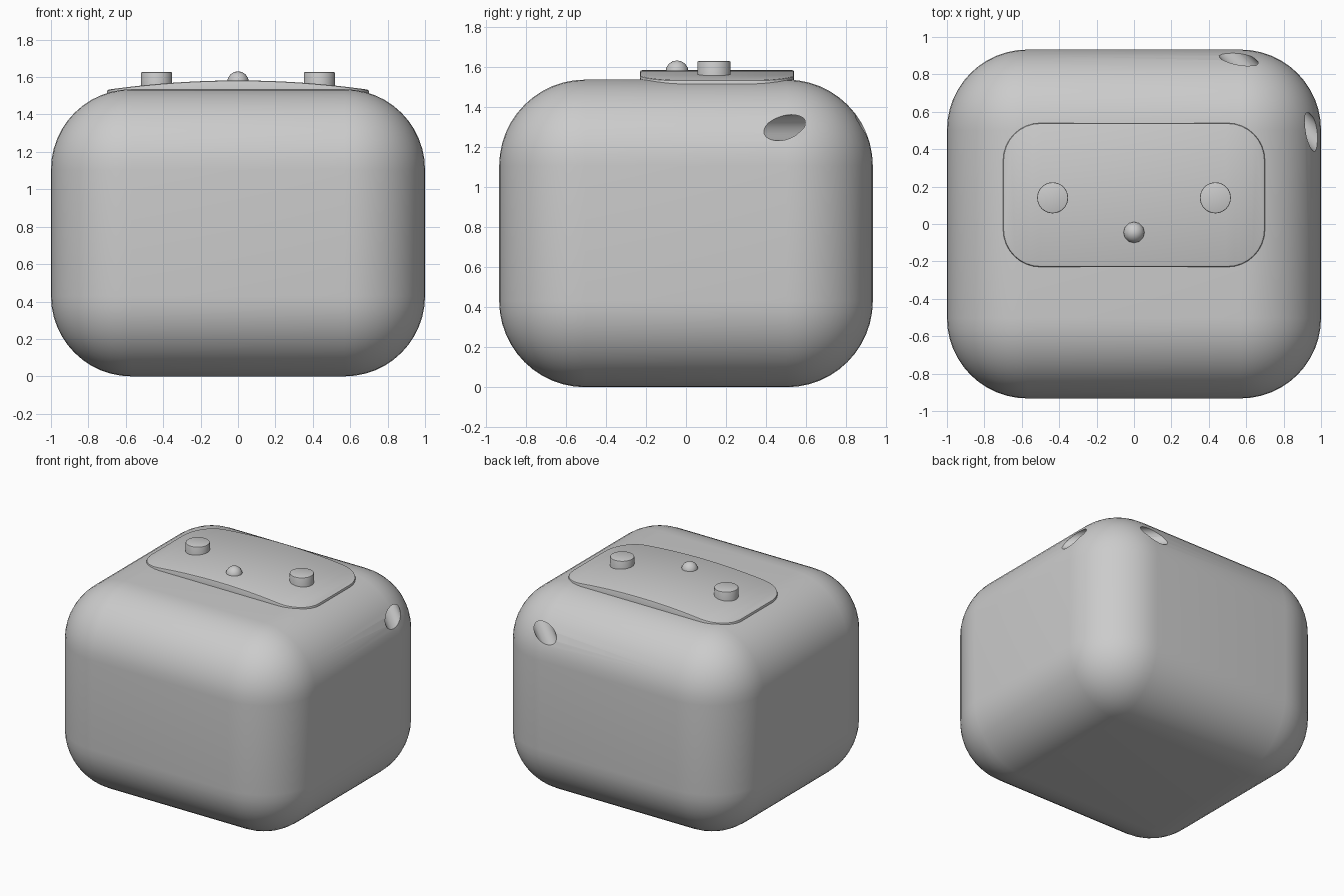
import bpy, bmesh, math
from mathutils import Matrix, Vector

default = bpy.data.objects.get("Cube")
if default:
    bpy.data.objects.remove(default, do_unlink=True)

# One plain grey for everything
grey = bpy.data.materials.new("plain_grey")
grey.use_nodes = True
grey.diffuse_color = (0.6, 0.6, 0.6, 1)
grey.node_tree.nodes["Principled BSDF"].inputs["Base Color"].default_value = (0.6, 0.6, 0.6, 1)


def make_object(name, bm):
    bmesh.ops.recalc_face_normals(bm, faces=bm.faces)
    mesh = bpy.data.meshes.new(name)
    bm.to_mesh(mesh)
    bm.free()
    mesh.materials.append(grey)
    obj = bpy.data.objects.new(name, mesh)
    bpy.context.collection.objects.link(obj)
    return obj


def smooth(obj, angle=35):
    bpy.ops.object.select_all(action='DESELECT')
    obj.select_set(True)
    bpy.context.view_layer.objects.active = obj
    bpy.ops.object.shade_smooth_by_angle(angle=math.radians(angle))


def box(size, centre):
    bm = bmesh.new()
    bmesh.ops.create_cube(bm, size=1, matrix=Matrix.Translation(centre) @ Matrix.Diagonal((*size, 1)))
    return bm


def bevel(bm, edges, width, segments):
    bmesh.ops.bevel(bm, geom=list(edges), offset=width, segments=segments,
                    profile=0.5, affect='EDGES')


def cylinder(radius, depth, matrix, segments=32):
    bm = bmesh.new()
    bmesh.ops.create_cone(bm, cap_ends=True, segments=segments, radius1=radius,
                          radius2=radius, depth=depth, matrix=matrix)
    return bm


# Body: heavily rounded box
bm = box((2, 1.865, 1.535), (0, 0, 0.7675))
bevel(bm, bm.edges, 0.43, 12)
body = make_object("body", bm)

# Strap hole: straight tunnel through the rear left corner
start, end = Vector((0.95, 0.49, 1.295)), Vector((0.55, 0.89, 1.295))
turn = (end - start).to_track_quat('Z', 'Y').to_matrix().to_4x4()
cutter = make_object("strap_hole_cutter",
                     cylinder(0.065, 1.2, Matrix.Translation((start + end) / 2) @ turn))
cutter.hide_render = True
cut = body.modifiers.new("strap_hole", 'BOOLEAN')
cut.operation = 'DIFFERENCE'
cut.solver = 'EXACT'
cut.object = cutter
bpy.context.view_layer.objects.active = body
bpy.ops.object.modifier_apply(modifier=cut.name)
bpy.data.objects.remove(cutter, do_unlink=True)
smooth(body)

# Control plate: rounded rectangle, arched along its length
bm = box((1.4, 0.77, 0.07), (0, 0.155, 1.547))
upright = [e for e in bm.edges if abs(e.verts[0].co.z - e.verts[1].co.z) > 0.01]
bevel(bm, upright, 0.2, 8)
top = max(v.co.z for v in bm.verts)
rim = [e for e in bm.edges if all(v.co.z > top - 0.001 for v in e.verts)]
bevel(bm, rim, 0.01, 2)
for i in range(-9, 10):
    bmesh.ops.bisect_plane(bm, geom=bm.verts[:] + bm.edges[:] + bm.faces[:],
                           plane_co=(i * 0.07, 0, 0), plane_no=(1, 0, 0))
for v in bm.verts:
    v.co.z -= 0.05 * (v.co.x / 0.7) ** 2
smooth(make_object("control_plate", bm))

# Two round knobs
for side, x in (("left", 0.435), ("right", -0.435)):
    bm = cylinder(0.083, 0.1, Matrix.Translation((x, 0.14, 1.577)))
    rim = [e for e in bm.edges if all(v.co.z > 1.6 for v in e.verts)]
    bevel(bm, rim, 0.006, 2)
    smooth(make_object(side + "_knob", bm))

# Small domed indicator in front of the knobs
bm = bmesh.new()
bmesh.ops.create_uvsphere(bm, u_segments=12, v_segments=8, radius=0.058,
                          matrix=Matrix.Translation((0, -0.045, 1.573)))
smooth(make_object("indicator_dome", bm), 60)
